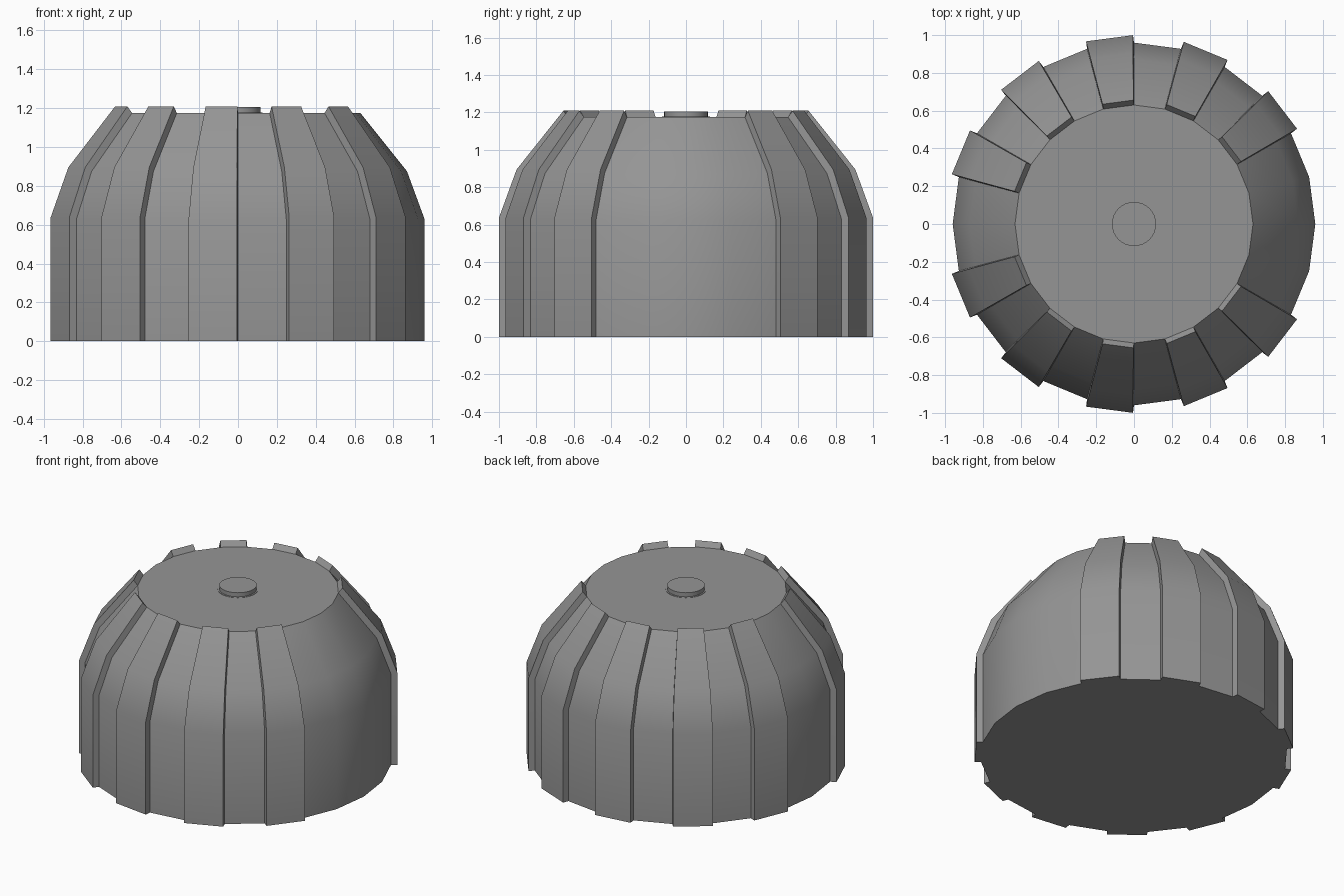
import bpy, bmesh
from math import radians, cos, sin
from mathutils import Vector

cube = bpy.data.objects.get("Cube")
if cube:
    bpy.data.objects.remove(cube, do_unlink=True)

grey = bpy.data.materials.new("plain grey")
grey.use_nodes = True
colour = (0.3, 0.3, 0.3, 1)
grey.diffuse_color = colour
grey.node_tree.nodes["Principled BSDF"].inputs["Base Color"].default_value = colour


def lathe(bm, profile, sides):
    """Closed solid of revolution; returns its rings of vertices."""
    step = radians(360 / sides)
    rings = [[bm.verts.new((r * cos(i * step), r * sin(i * step), z))
              for i in range(sides)] for r, z in profile]
    for low, high in zip(rings, rings[1:]):
        for i in range(sides):
            j = (i + 1) % sides
            bm.faces.new((low[i], low[j], high[j], high[i]))
    bm.faces.new(rings[0][::-1])
    bm.faces.new(rings[-1])
    return rings


def finish(bm, name):
    bmesh.ops.recalc_face_normals(bm, faces=bm.faces[:])
    mesh = bpy.data.meshes.new(name)
    bm.to_mesh(mesh)
    bm.free()
    obj = bpy.data.objects.new(name, mesh)
    mesh.materials.append(grey)
    bpy.context.collection.objects.link(obj)
    bpy.ops.object.select_all(action='DESELECT')
    obj.select_set(True)
    bpy.context.view_layer.objects.active = obj
    bpy.ops.object.shade_smooth_by_angle(angle=radians(30))


# Domed body: straight wall, two sloping bands, flat top with a round groove
SIDES = 24
TOP = 1.175
body = [(0.96, 0), (0.96, 0.63), (0.87, 0.875), (0.63, TOP)]
rib_offset = [(0.04, 0), (0.04, 0.008), (0.036, 0.02), (0.026, 0.034)]
bm = bmesh.new()
rings = lathe(bm, body, SIDES)

# Grip ribs: single wall segments pushed outwards, with wider gaps at each side
for start in (30, 60, 90, 120, 150, 195, 225, 255, 285, 315):
    i = start * SIDES // 360
    j = (i + 1) % SIDES
    columns = [[ring[k] for ring in rings] for k in (i, j)]
    strip = [f for f in bm.faces if len(f.verts) == 4
             and all(v in columns[0] + columns[1] for v in f.verts)]
    angle = radians(start + 180 / SIDES)
    outward = Vector((cos(angle), sin(angle), 0))
    result = bmesh.ops.extrude_face_region(bm, geom=strip)
    moved = [v for v in result["geom"] if isinstance(v, bmesh.types.BMVert)]
    for v in moved:
        level = min(range(len(body)), key=lambda n: abs(body[n][1] - v.co.z))
        push, lift = rib_offset[level]
        v.co += outward * push + Vector((0, 0, lift))
    bmesh.ops.delete(bm, geom=[f for f in strip if f.is_valid], context='FACES')
finish(bm, "ribbed_body")

# Small round button in the middle of the top, on a thin rim
bm = bmesh.new()
lathe(bm, [(0.127, TOP - 0.01), (0.127, TOP + 0.002), (0.117, TOP + 0.002),
           (0.117, TOP + 0.03)], 32)
finish(bm, "top_button")
